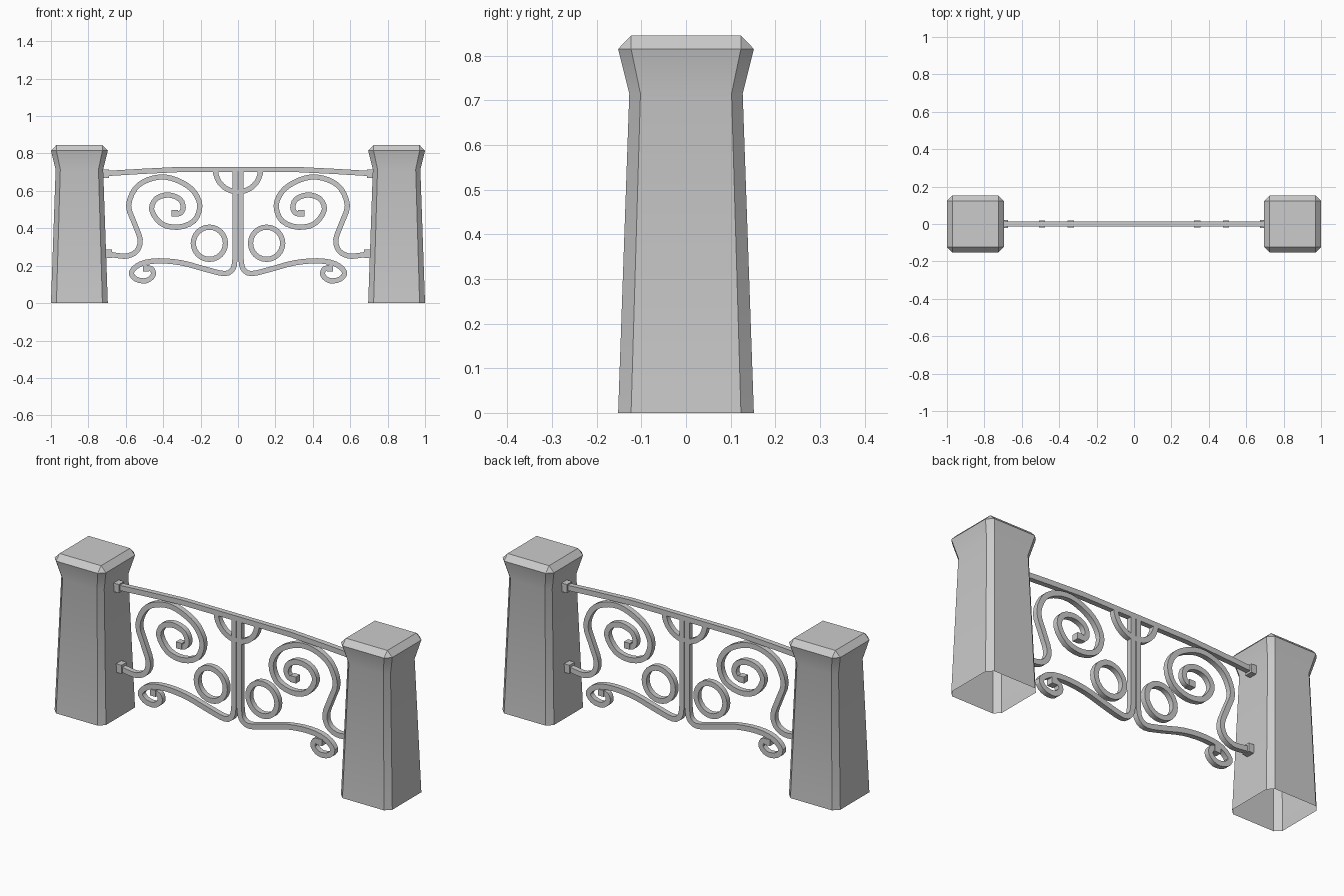
import bpy, bmesh
from math import sin, cos, pi, radians
from mathutils import Vector

if "Cube" in bpy.data.objects:
    bpy.data.objects.remove(bpy.data.objects["Cube"])

BAR = 0.028   # bar thickness


def finish(name, bm):
    """Make an object from the right half and mirror it across x."""
    bmesh.ops.recalc_face_normals(bm, faces=bm.faces)
    me = bpy.data.meshes.new(name)
    bm.to_mesh(me)
    bm.free()
    me.shade_smooth()
    me.set_sharp_from_angle(angle=radians(30))
    ob = bpy.data.objects.new(name, me)
    bpy.context.collection.objects.link(ob)
    mod = ob.modifiers.new("mirror", 'MIRROR')
    mod.use_mirror_merge = False
    return ob


def smooth_path(pts, n=3):
    """Catmull-Rom curve through the points."""
    p = [Vector(q) for q in pts]
    p = [2 * p[0] - p[1]] + p + [2 * p[-1] - p[-2]]
    out = []
    for a, b, c, d in zip(p, p[1:], p[2:], p[3:]):
        for i in range(n):
            t = i / n
            out.append(0.5 * (2 * b + (c - a) * t + (2 * a - 5 * b + 4 * c - d) * t * t
                              + (3 * b - a - 3 * c + d) * t ** 3))
    return out + [p[-2]]


def bar(name, path, closed=False, tip=False):
    """Sweep a square bar along an x-z path."""
    bm = bmesh.new()
    pts = [Vector(p) for p in path]
    n, h = len(pts), BAR / 2
    rings = []
    for i, p in enumerate(pts):
        a = pts[i - 1] if i or closed else p
        b = pts[(i + 1) % n] if i < n - 1 or closed else p
        t = (b - a).normalized()
        nx, nz = -t.y, t.x
        rings.append([bm.verts.new((p.x + nx * h * s, y * h, p.y + nz * h * s))
                      for s, y in ((1, -1), (1, 1), (-1, 1), (-1, -1))])
    pairs = list(zip(rings, rings[1:]))
    if closed:
        pairs.append((rings[-1], rings[0]))
    else:
        bm.faces.new(rings[0])
        bm.faces.new(rings[-1])
    for r, q in pairs:
        for k in range(4):
            bm.faces.new((r[k], r[k - 1], q[k - 1], q[k]))
    if tip:
        add_box(bm, (pts[-1].x, 0, pts[-1].y), (0.034, 0.036, 0.034))
    return finish(name, bm)


def add_box(bm, loc, size):
    vs = bmesh.ops.create_cube(bm, size=1)["verts"]
    bmesh.ops.scale(bm, vec=size, verts=vs)
    bmesh.ops.translate(bm, vec=loc, verts=vs)


# Stone pillars: chamfered square rings, open underneath
bm = bmesh.new()
rings = []
for z, r, c in ((0, 0.152, 0.123), (0.715, 0.127, 0.102), (0.815, 0.152, 0.123), (0.845, 0.123, 0.1229)):
    rings.append([bm.verts.new((0.848 + x, y, z)) for x, y in
                  ((r, -c), (r, c), (c, r), (-c, r), (-r, c), (-r, -c), (-c, -r), (c, -r))])
for a, b in zip(rings, rings[1:]):
    for k in range(8):
        bm.faces.new((a[k - 1], a[k], b[k], b[k - 1]))
bm.faces.new(rings[-1])
bmesh.ops.remove_doubles(bm, verts=bm.verts, dist=0.001)
finish("pillar", bm)

# Hinge collars on the pillars
bm = bmesh.new()
add_box(bm, (0.715, 0, 0.692), (0.05, 0.044, 0.046))
add_box(bm, (0.7, 0, 0.264), (0.05, 0.044, 0.046))
finish("hinge_collar", bm)

# Top rail
bar("top_rail", [(0, 0.714), (0.32, 0.714), (0.52, 0.704), (0.72, 0.692)])

# Centre post that sweeps into the lower scroll
lower = smooth_path([(0.016, 0.24), (0.026, 0.185), (0.07, 0.158), (0.17, 0.18), (0.30, 0.215),
                     (0.425, 0.226), (0.52, 0.21), (0.57, 0.165), (0.545, 0.128), (0.49, 0.12),
                     (0.453, 0.15), (0.462, 0.183), (0.492, 0.186)])
bar("post_and_lower_scroll", [(0.016, 0.72)] + lower, tip=True)

# Large spiral from the lower hinge
spiral = smooth_path([(0.70, 0.264), (0.65, 0.255), (0.59, 0.252), (0.54, 0.28), (0.523, 0.34),
                      (0.555, 0.43), (0.585, 0.52), (0.55, 0.612), (0.48, 0.66), (0.39, 0.674),
                      (0.30, 0.645), (0.235, 0.595), (0.204, 0.52), (0.235, 0.44), (0.32, 0.406),
                      (0.41, 0.425), (0.462, 0.50), (0.435, 0.56), (0.37, 0.578), (0.31, 0.555),
                      (0.293, 0.51), (0.31, 0.48), (0.338, 0.48)])
bar("large_spiral", spiral, tip=True)

# Ring
bar("ring", [(0.153 + 0.086 * cos(2 * pi * i / 24), 0.32 + 0.086 * sin(2 * pi * i / 24))
             for i in range(24)], closed=True)

# Arc under the rail
bar("top_arc", [(0.121 * cos(a), 0.714 - 0.119 * sin(a))
                for a in (pi / 2 * i / 8 for i in range(9))])
